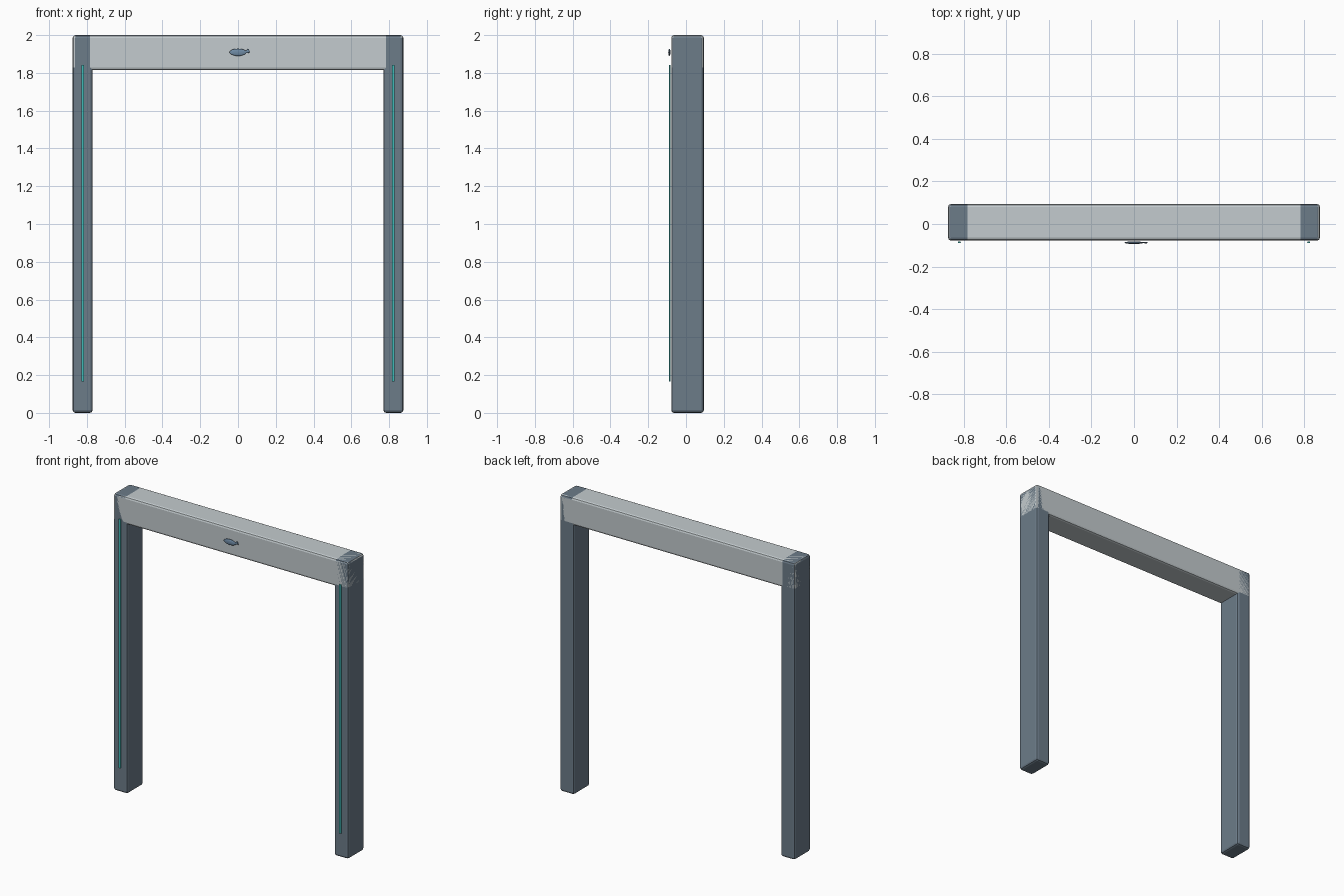
import bpy, math
from mathutils import Matrix

if "Cube" in bpy.data.objects:
    bpy.data.objects.remove(bpy.data.objects["Cube"])


def material(name, rgb):
    m = bpy.data.materials.new(name)
    m.diffuse_color = (*rgb, 1)
    m.use_nodes = True
    m.node_tree.nodes["Principled BSDF"].inputs["Base Color"].default_value = m.diffuse_color
    return m


SLATE = material("slate", (0.15, 0.20, 0.25))
PALE = material("pale_grey", (0.55, 0.60, 0.62))
TEAL = material("teal", (0.05, 0.50, 0.48))
BLUE = material("blue_grey", (0.16, 0.26, 0.38))


def box(name, lo, hi, mat, bevel):
    bpy.ops.mesh.primitive_cube_add(size=1)
    o = bpy.context.object
    o.name = name
    size = [b - a for a, b in zip(lo, hi)]
    o.data.transform(Matrix.Diagonal((*size, 1)))
    o.location = [(a + b) / 2 for a, b in zip(lo, hi)]
    o.data.materials.append(mat)
    mod = o.modifiers.new("edge_bevel", 'BEVEL')
    mod.width = bevel
    mod.segments = 2
    return o


FRONT, BACK = -0.078, 0.094

# Posts and the light strips on their front faces
for side, s in (("left", -1), ("right", 1)):
    xs = sorted((s * 0.77, s * 0.875))
    box(side + "_post", (xs[0], FRONT, 0), (xs[1], BACK, 2), SLATE, 0.014)
    c = s * 0.822
    box(side + "_light_strip", (c - 0.007, -0.089, 0.165),
        (c + 0.007, -0.082, 1.842), TEAL, 0.002)

# Crossbeam over the full width
box("crossbeam", (-0.875, FRONT, 1.815), (0.875, BACK, 2), PALE, 0.014)

# Small fish emblem: flattened ellipsoid body with a flared tail
bpy.ops.mesh.primitive_uv_sphere_add(segments=24, ring_count=12, radius=1)
body = bpy.context.object
body.name = "fish_body"
body.data.transform(Matrix.Diagonal((0.045, 0.006, 0.019, 1)))
body.location = (0, -0.088, 1.909)
body.data.materials.append(BLUE)
bpy.ops.object.shade_smooth_by_angle()

bpy.ops.mesh.primitive_cone_add(vertices=16, radius1=0.011, radius2=0.004, depth=0.032)
tail = bpy.context.object
tail.name = "fish_tail"
tail.data.transform(Matrix.Rotation(math.radians(-112), 4, 'Y'))
tail.data.transform(Matrix.Diagonal((1, 0.3, 1, 1)))
tail.location = (0.045, -0.088, 1.912)
tail.data.materials.append(BLUE)
bpy.ops.object.shade_smooth_by_angle()
